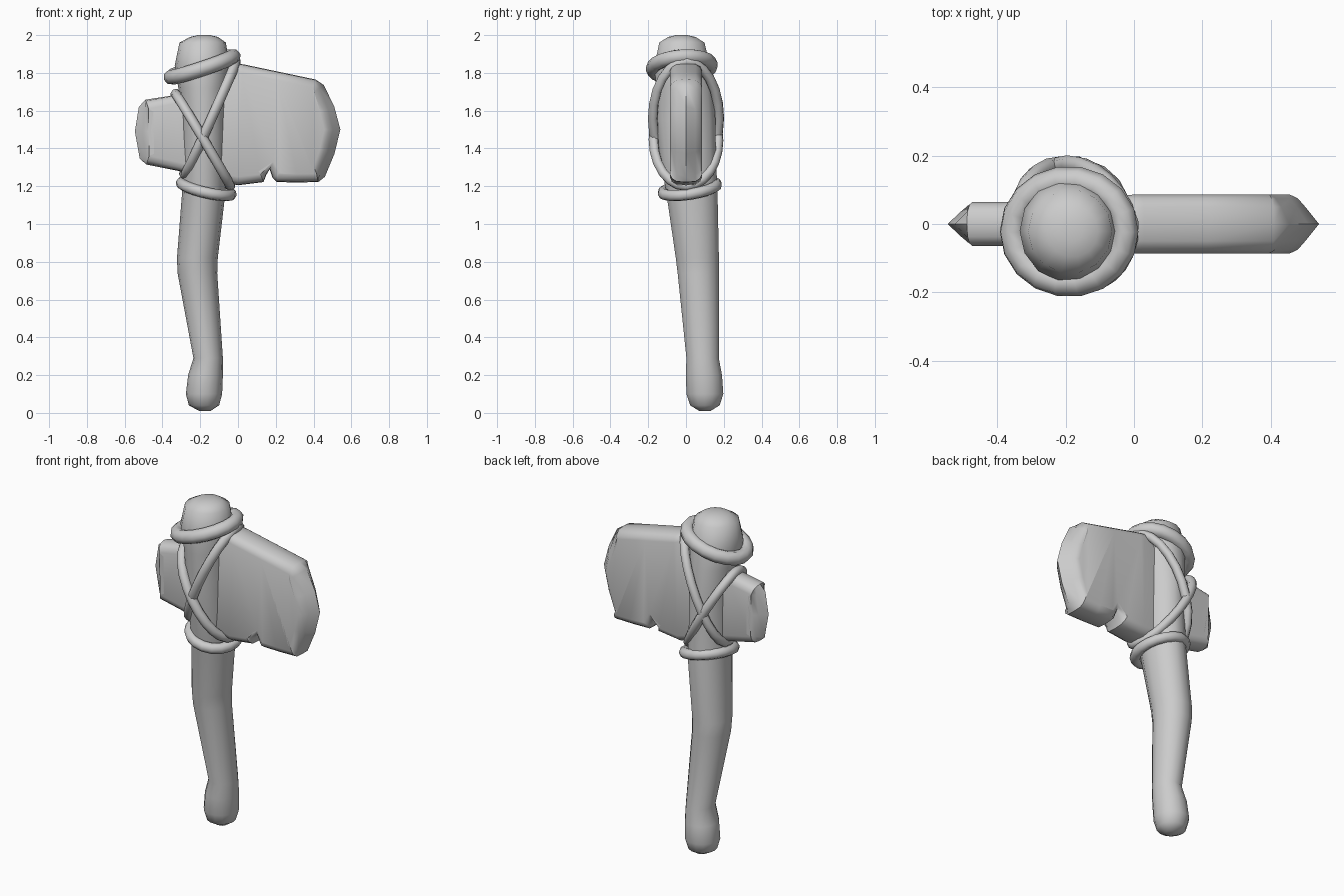
import bpy, bmesh
from math import sin, cos, pi
from mathutils import Vector

if "Cube" in bpy.data.objects:
    bpy.data.objects.remove(bpy.data.objects["Cube"])


def finish(name, rings, loop=False, angle=0.8):
    """Skin a stack of equal-length rings into one smooth object."""
    bm = bmesh.new()
    vs = [[bm.verts.new(p) for p in r] for r in rings]
    n = len(vs[0])
    for i in range(len(vs) if loop else len(vs) - 1):
        a, b = vs[i], vs[(i + 1) % len(vs)]
        for j in range(n):
            k = (j + 1) % n
            bm.faces.new((a[j], a[k], b[k], b[j]))
    if not loop:
        caps = [bm.faces.new(vs[0][::-1]), bm.faces.new(vs[-1])]
        bmesh.ops.triangulate(bm, faces=caps)
    bmesh.ops.recalc_face_normals(bm, faces=bm.faces)
    me = bpy.data.meshes.new(name)
    bm.to_mesh(me)
    bm.free()
    ob = bpy.data.objects.new(name, me)
    bpy.context.collection.objects.link(ob)
    bpy.context.view_layer.objects.active = ob
    ob.select_set(True)
    bpy.ops.object.shade_smooth_by_angle(angle=angle)
    ob.select_set(False)
    return ob


# Bent wooden handle: z, centre x, centre y, radius x, radius y
sections = [
    (0.01, -0.175, 0.10, 0.03, 0.03), (0.04, -0.18, 0.10, 0.08, 0.08),
    (0.10, -0.18, 0.10, 0.096, 0.10), (0.20, -0.172, 0.095, 0.092, 0.098),
    (0.29, -0.158, 0.088, 0.078, 0.088), (0.74, -0.215, 0.065, 0.105, 0.112),
    (0.82, -0.215, 0.06, 0.108, 0.117), (1.18, -0.18, 0.03, 0.115, 0.14),
    (1.35, -0.18, 0.01, 0.115, 0.152), (1.55, -0.182, 0.0, 0.118, 0.16),
    (1.72, -0.186, -0.008, 0.13, 0.155), (1.84, -0.19, -0.02, 0.145, 0.15),
    (1.96, -0.187, -0.022, 0.123, 0.123), (1.99, -0.18, -0.022, 0.075, 0.075),
    (2.0, -0.18, -0.022, 0.03, 0.03)]
N = 14
finish("handle", [[(x + rx * cos(2 * pi * j / N), y + ry * sin(2 * pi * j / N), z)
                   for j in range(N)] for z, x, y, rx, ry in sections], angle=1.2)

# Stone axe head: outline in x, z with a chip in the lower edge
outline = [Vector(p) for p in [
    (-0.02, 1.852), (0.03, 1.845), (0.22, 1.805), (0.41, 1.765), (0.455, 1.735),
    (0.51, 1.62), (0.542, 1.50), (0.51, 1.37), (0.46, 1.25), (0.425, 1.222),
    (0.31, 1.22), (0.205, 1.222), (0.183, 1.245), (0.168, 1.29), (0.15, 1.26),
    (0.135, 1.222), (0.0, 1.205), (-0.15, 1.235), (-0.31, 1.28), (-0.485, 1.315),
    (-0.52, 1.345), (-0.546, 1.49), (-0.525, 1.62), (-0.49, 1.658),
    (-0.35, 1.68), (-0.2, 1.75)]]


def stone_ring(y, inset_edge, inset_end):
    ring = []
    for i, p in enumerate(outline):
        t = (outline[(i + 1) % len(outline)] - outline[i - 1]).normalized()
        inward = Vector((t.y, -t.x))
        end = inward.x ** 2 if (p.x > 0.44 or p.x < -0.45) else 0
        q = p + inward * (inset_edge + (inset_end - inset_edge) * end)
        thick = 1 if p.x > -0.1 else 0.75
        ring.append((q.x, y * thick, q.y))
    return ring


half = [(0.086, 0.045, 0.085), (0.075, 0.02, 0.062), (0.05, 0.003, 0.04)]
layers = [(-y, a, b) for y, a, b in half] + [(0, 0, 0)] + half[::-1]
finish("stone_head", [stone_ring(*l) for l in layers])


def rope(name, centre, u, v, r, segs=18, sides=8, power=1.0):
    """Closed elliptical loop of rope spanned by half-axes u and v."""
    c, u, v = Vector(centre), Vector(u), Vector(v)
    axis = u.cross(v).normalized()

    def at(a):
        ca, sa = cos(a), sin(a)
        return (u * (abs(ca) ** power * (1 if ca > 0 else -1))
                + v * (abs(sa) ** power * (1 if sa > 0 else -1)))
    rings = []
    for i in range(segs):
        a = 2 * pi * i / segs
        p = at(a)
        t = (at(a + 0.05) - at(a - 0.05)).normalized()
        out = t.cross(axis)
        rings.append([c + p + (out * cos(b) + axis * sin(b)) * r
                      for b in (2 * pi * k / sides for k in range(sides))])
    return finish(name, rings, loop=True, angle=1.2)


# Bindings around the handle and crossing over the stone
rope("top_binding", (-0.19, -0.022, 1.832), (0.165, 0, 0.055), (0, 0.152, 0.01), 0.04)
rope("lower_binding", (-0.168, 0.02, 1.187), (0.132, 0, -0.03), (0, 0.142, 0.022), 0.03)
rope("cross_binding_a", (-0.145, 0, 1.56), (0.135, 0, 0.30), (-0.045, 0.176, 0), 0.026, 24)
rope("cross_binding_b", (-0.185, 0, 1.445), (-0.145, 0, 0.245), (-0.03, 0.172, 0.0), 0.026, 24)

# Mirror-side strands: shear so both faces bow toward the rear of the stone
for name in ("cross_binding_a", "cross_binding_b"):
    for vert in bpy.data.objects[name].data.vertices:
        if vert.co.y < 0:
            vert.co.x += 0.5 * vert.co.y * (0.45 if name.endswith("a") else 0.3)
